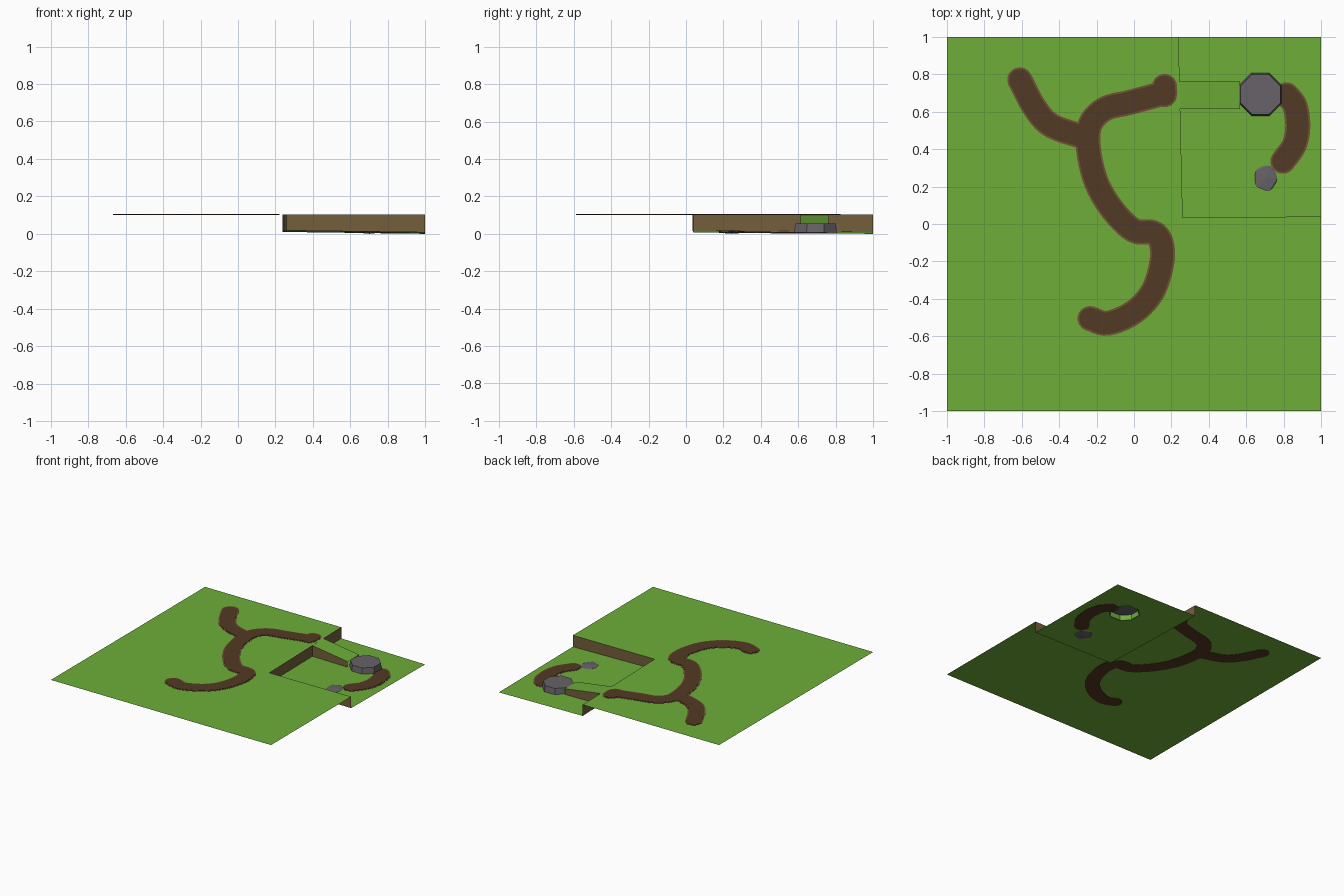
import bpy, bmesh, math
from mathutils import Vector

if "Cube" in bpy.data.objects:
    bpy.data.objects.remove(bpy.data.objects["Cube"])

TOP = 0.102                                  # height of the upper lawn


def material(name, rgb):
    m = bpy.data.materials.new(name)
    m.diffuse_color = (*rgb, 1)
    m.use_nodes = True
    m.node_tree.nodes["Principled BSDF"].inputs["Base Color"].default_value = m.diffuse_color
    return m


GRASS = material("grass green", (0.155, 0.42, 0.04))
DIRT = material("dirt brown", (0.175, 0.115, 0.045))
PATH = material("path dark brown", (0.085, 0.041, 0.017))
RIM = material("path edge brown", (0.165, 0.08, 0.036))
STONE = material("stone grey", (0.135, 0.124, 0.14))


def finish(name, bm, *mats):
    me = bpy.data.meshes.new(name)
    bm.to_mesh(me)
    bm.free()
    ob = bpy.data.objects.new(name, me)
    for m in mats:
        me.materials.append(m)
    bpy.context.collection.objects.link(ob)
    return ob


def face_mesh(name, faces, *mats):
    """Each face is a list of points."""
    bm = bmesh.new()
    for pts in faces:
        bm.faces.new([bm.verts.new(p) for p in pts])
    return finish(name, bm, *mats)


def floor_z(x, y):
    """Gently tilted sunken lawn."""
    return 0.018 - 0.010 * (x - 0.25) / 0.75 - 0.008 * (y - 0.03) / 0.97


def upper_z(x, y):
    return TOP


def on_floor(x, y):
    return (x, y, floor_z(x, y))


# Upper lawn: L-shaped, around the sunken corner
A, B, C = (0.238, 1), (0.26, 0.035), (1, 0.04)
face_mesh("upper_lawn", [
    [(-1, -1, TOP), (1, -1, TOP), (*C, TOP), (*B, TOP)],
    [(-1, -1, TOP), (*B, TOP), (*A, TOP), (-1, 1, TOP)]], GRASS)

# Earth banks between the two levels
face_mesh("earth_banks", [
    [on_floor(*A), on_floor(*B), (*B, TOP), (*A, TOP)],
    [on_floor(*C), (*C, TOP), (*B, TOP), on_floor(*B)]], DIRT)

# Stone platform outline
CX, CY = 0.675, 0.692


def octagon(r):
    return [(CX + r * math.cos(math.radians(22.5 + 45 * i)),
             CY + r * math.sin(math.radians(22.5 + 45 * i))) for i in range(8)]


# Sunken lawn with an opening under the platform
bm = bmesh.new()
edges = []
for loop in ([A, B, C, (1, 1)], octagon(0.118)):
    vs = [bm.verts.new(on_floor(*p)) for p in loop]
    edges += [bm.edges.new((vs[i - 1], vs[i])) for i in range(len(vs))]
bmesh.ops.triangle_fill(bm, edges=edges, use_beauty=True, normal=(0, 0, 1))
for f in bm.faces:
    f.normal_update()
    if f.normal.z < 0:
        f.normal_flip()
finish("sunken_lawn", bm, GRASS)

# Platform: tapered stone shell and green lining of the opening below it
base, rim = octagon(0.124), octagon(0.116)
lining = octagon(0.112)
shell = [[(*p, 0.054) for p in rim]]
inner = []
for i in range(8):
    j = (i + 1) % 8
    shell.append([on_floor(*base[i]), on_floor(*base[j]), (*rim[j], 0.054), (*rim[i], 0.054)])
    inner.append([on_floor(*lining[j]), on_floor(*lining[i]), (*lining[i], 0.048), (*lining[j], 0.048)])
face_mesh("stone_platform", shell, STONE)
face_mesh("platform_lining", inner, GRASS)

# Grass ramp with earth sides, from the upper lawn to the platform
x0, x1, z1 = 0.243, 0.567, 0.055
sides = [[(x0, y, TOP), on_floor(x0, y), on_floor(x1, y), (x1, y, z1)] for y in (0.613, 0.762)]
sides[1].reverse()
face_mesh("ramp_top", [[(x0, 0.613, TOP), (x1, 0.613, z1), (x1, 0.762, z1), (x0, 0.762, TOP)]], GRASS)
face_mesh("ramp_sides", sides, DIRT)


# Paths: rounded ribbons along smoothed lines
def smooth(pts, n=5):
    p = [Vector(q) for q in pts]
    p = [2 * p[0] - p[1]] + p + [2 * p[-1] - p[-2]]
    out = []
    for i in range(1, len(p) - 2):
        a, b, c, d = p[i - 1:i + 3]
        for k in range(n):
            t = k / n
            out.append(0.5 * (2 * b + (c - a) * t + (2 * a - 5 * b + 4 * c - d) * t * t
                              + (3 * b - a - 3 * c + d) * t ** 3))
    return out + [p[-2]]


def ribbon(name, pts, half, low, high, ground, mat):
    line = smooth(pts)
    d0 = (line[1] - line[0]).normalized()
    d1 = (line[-1] - line[-2]).normalized()
    rows = []                                # (centre, direction, half width)
    angles = [math.radians(a) for a in (80, 60, 40, 20)]
    rows += [(line[0] - d0 * half * math.sin(a), d0, half * math.cos(a)) for a in angles]
    for i, p in enumerate(line):
        d = (line[min(i + 1, len(line) - 1)] - line[max(i - 1, 0)]).normalized()
        rows.append((p, d, half))
    rows += [(line[-1] + d1 * half * math.sin(a), d1, half * math.cos(a)) for a in reversed(angles)]
    bm = bmesh.new()
    prev = None
    for p, d, w in rows:
        n = Vector((-d.y, d.x)) * w
        ring = []
        for q, h in ((p + n, high), (p - n, high), (p - n, low), (p + n, low)):
            ring.append(bm.verts.new((q.x, q.y, max(0, ground(q.x, q.y) + h))))
        if prev:
            for i in range(4):
                j = (i + 1) % 4
                bm.faces.new((prev[i], prev[j], ring[j], ring[i]))
        else:
            bm.faces.new(ring)
        prev = ring
    bm.faces.new(prev[::-1])
    bmesh.ops.recalc_face_normals(bm, faces=bm.faces)
    finish(name, bm, mat)


PATHS = {
    "main_path": ([(0.165, 0.70), (-0.02, 0.65), (-0.155, 0.615), (-0.235, 0.53), (-0.243, 0.40),
                   (-0.20, 0.22), (-0.11, 0.07), (0, -0.035), (0.10, -0.045), (0.145, -0.10),
                   (0.148, -0.21), (0.10, -0.36), (0.0, -0.47), (-0.14, -0.53), (-0.235, -0.505)], upper_z),
    "branch_path": ([(-0.61, 0.77), (-0.53, 0.62), (-0.44, 0.525), (-0.27, 0.465)], upper_z),
    "ramp_head_path": ([(0.163, 0.735), (0.163, 0.69)], upper_z),
    "lower_path": ([(0.815, 0.69), (0.86, 0.63), (0.875, 0.52), (0.855, 0.42), (0.795, 0.335)], floor_z),
}
for name, (pts, ground) in PATHS.items():
    ribbon(name, pts, 0.057, -0.0025, 0.004, ground, PATH)
    ribbon(name + "_edge", pts, 0.067, 0.0005, 0.002, ground, RIM)

# Small flat rock at the end of the lower path
bm = bmesh.new()
bmesh.ops.create_icosphere(bm, subdivisions=1, radius=1)
rx, ry = 0.703, 0.245
for v in bm.verts:
    x, y = rx + v.co.x * 0.07, ry + v.co.y * 0.08
    v.co = (x, y, max(0, floor_z(rx, ry) + v.co.z * 0.010))
finish("small_rock", bm, STONE)
